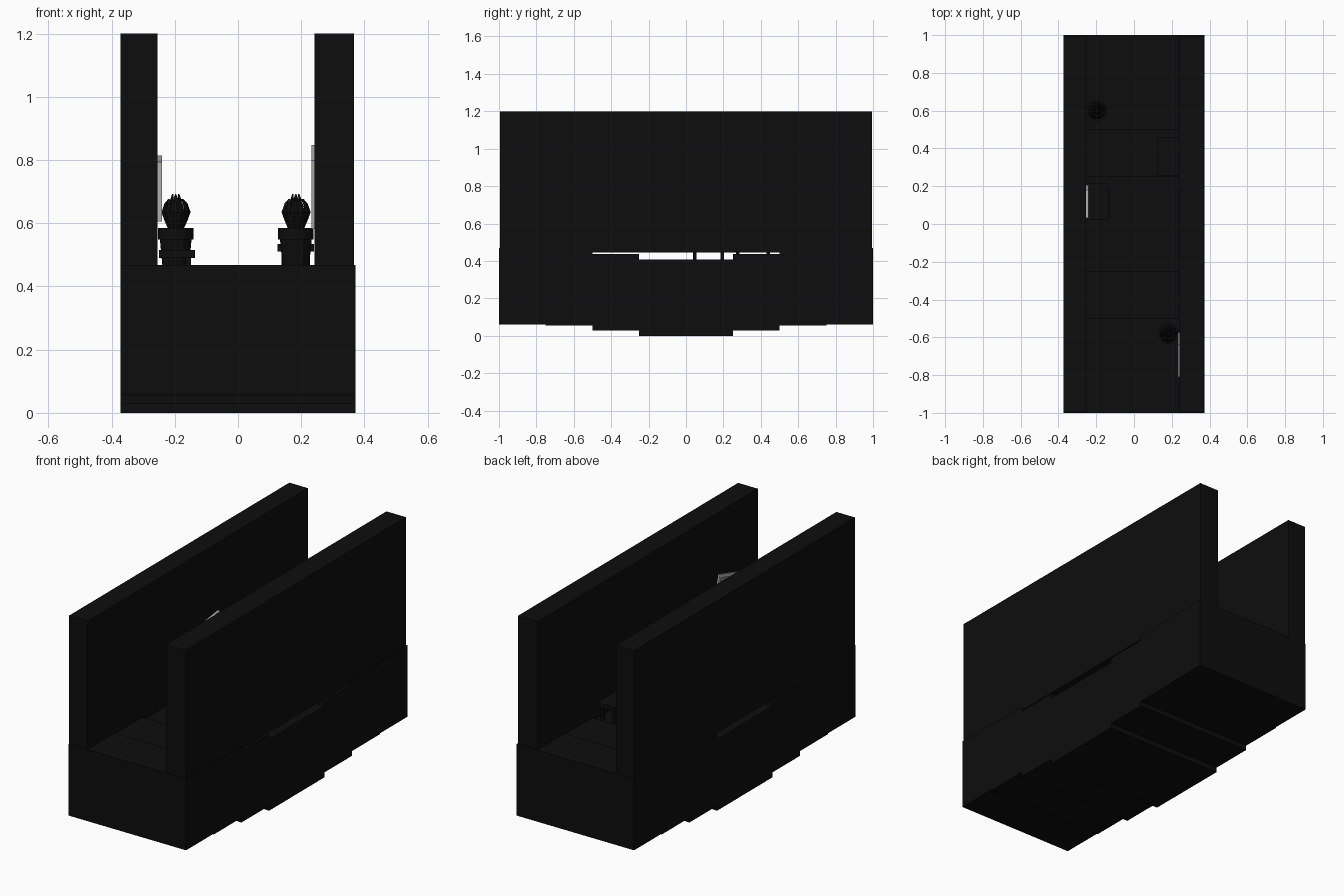
import bpy, bmesh, math
from mathutils import Matrix, Vector

if "Cube" in bpy.data.objects:
    bpy.data.objects.remove(bpy.data.objects["Cube"])


def material(name, value):
    m = bpy.data.materials.new(name)
    m.diffuse_color = (value, value, value, 1)
    m.use_nodes = True
    m.node_tree.nodes["Principled BSDF"].inputs["Base Color"].default_value = m.diffuse_color
    return m


black = material("near_black", 0.004)
grey = material("frame_grey", 0.5)
mid = material("canvas_grey", 0.25)


def finish(name, bm, mat):
    bmesh.ops.recalc_face_normals(bm, faces=bm.faces[:])
    me = bpy.data.meshes.new(name)
    bm.to_mesh(me)
    bm.free()
    me.materials.append(mat)
    ob = bpy.data.objects.new(name, me)
    bpy.context.collection.objects.link(ob)
    return ob


def add_box(bm, lo, hi):
    lo, hi = Vector(lo), Vector(hi)
    mat = Matrix.Translation((lo + hi) / 2) @ Matrix.Diagonal((*(hi - lo), 1))
    bmesh.ops.create_cube(bm, size=1, matrix=mat)


def boxes(name, mat, *pairs):
    bm = bmesh.new()
    for lo, hi in pairs:
        add_box(bm, lo, hi)
    return finish(name, bm, mat)


# Sagging floor made of stepped blocks
for i in range(8):
    y = -1 + i * 0.25
    drop = [0.06, 0.055, 0.028, 0.0][min(i, 7 - i)]
    boxes(f"floor_block_{i}", black, ((-0.372, y, drop), (0.372, y + 0.25, drop + 0.408)))

# Two long corridor walls
boxes("left_wall", black, ((-0.372, -0.995, 0.445), (-0.254, 0.995, 1.2)))
boxes("right_wall", black, ((0.242, -0.995, 0.445), (0.367, 0.995, 1.2)))


# Side tables: a top on four legs
def table(name, x0, x1, y0, y1, z0, z1):
    t = 0.018
    parts = [((x0, y0, z1 - 0.025), (x1, y1, z1))]
    for x in (x0 + 0.012, x1 - 0.012 - t):
        for y in (y0 + 0.012, y1 - 0.012 - t):
            parts.append(((x, y, z0), (x + t, y + t, z1 - 0.025)))
    boxes(name, black, *parts)


table("left_table", -0.25, -0.136, 0.025, 0.215, 0.408, 0.515)
table("right_table", 0.125, 0.24, 0.255, 0.46, 0.436, 0.535)


# Crooked pictures: frame bars and a recessed canvas plate
def picture(name, x, side, y, z, w, h, tilt):
    d, b = 0.014, 0.018
    a, c = w / 2, h / 2
    bars = [((-a, c - b), (a, c)), ((-a, -c), (a, b - c)),
            ((-a, b - c), (b - a, c - b)), ((a - b, b - c), (a, c - b))]
    frame = boxes(name + "_frame", grey,
                  *[((-d / 2, p[0], p[1]), (d / 2, q[0], q[1])) for p, q in bars])
    s = -side * 0.002
    canvas = boxes(name + "_canvas", mid,
                   ((s - 0.004, b - a, b - c), (s + 0.004, a - b, c - b)))
    for ob in (frame, canvas):
        ob.location = (x, y, z)
        ob.rotation_euler.x = math.radians(tilt)


picture("left_picture", -0.248, 1, 0.12, 0.71, 0.15, 0.19, 8)
picture("right_picture", 0.24, -1, -0.693, 0.715, 0.18, 0.225, 16)


# Potted plants: lathed pot and two rings of pointed leaves
def plant(name, x, y, z):
    bm = bmesh.new()
    profile = [(0.0, 0.0), (0.042, 0.0), (0.05, 0.085), (0.056, 0.085),
               (0.056, 0.122), (0.046, 0.122), (0.046, 0.105), (0.0, 0.105)]
    verts = [bm.verts.new((r, 0, h)) for r, h in profile]
    edges = [bm.edges.new(p) for p in zip(verts, verts[1:])]
    bmesh.ops.spin(bm, geom=verts + edges, axis=(0, 0, 1), cent=(0, 0, 0),
                   angle=math.tau, steps=12, use_duplicate=False)
    bmesh.ops.remove_doubles(bm, verts=bm.verts[:], dist=0.0005)
    pot = finish(name + "_pot", bm, black)
    bm = bmesh.new()
    curve = [(0.015, 0.105, 0.006), (0.033, 0.145, 0.011),
             (0.043, 0.172, 0.012), (0.033, 0.2, 0.008), (0.02, 0.214, 0.001)]
    for ring, (count, scale, lift) in enumerate([(11, 1.0, 0.0), (6, 0.45, 0.016)]):
        for k in range(count):
            ang = math.tau * (k + 0.5 * ring) / count
            out = Vector((math.cos(ang), math.sin(ang), 0))
            tan = Vector((-out.y, out.x, 0))
            rows = []
            for r, h, w in curve:
                mid_p = out * r * scale + Vector((0, 0, h + lift * (h - 0.105) / 0.11))
                rows.append([bm.verts.new(mid_p - tan * w),
                             bm.verts.new(mid_p + out * 0.004),
                             bm.verts.new(mid_p + tan * w)])
            for a, b in zip(rows, rows[1:]):
                for j in range(2):
                    bm.faces.new((a[j], a[j + 1], b[j + 1], b[j]))
    leaves = finish(name + "_leaves", bm, black)
    thick = leaves.modifiers.new("thickness", 'SOLIDIFY')
    thick.thickness = 0.002
    for ob in (pot, leaves):
        ob.location = (x, y, z)


plant("back_left_plant", -0.197, 0.6, 0.463)
plant("front_right_plant", 0.183, -0.58, 0.463)
